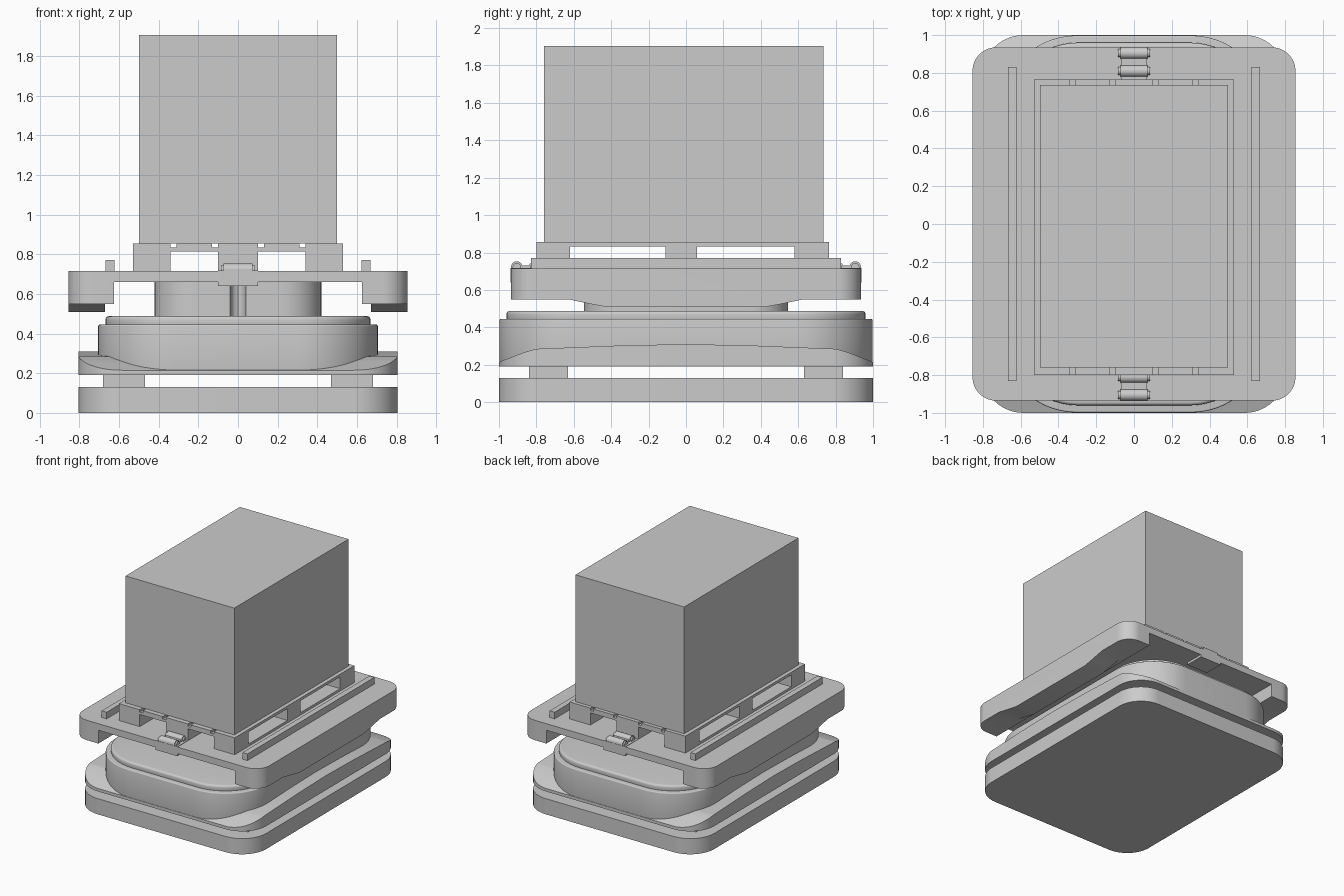
import bpy
import bmesh
from math import cos, sin, pi, radians
from mathutils import Matrix

if "Cube" in bpy.data.objects:
    bpy.data.objects.remove(bpy.data.objects["Cube"], do_unlink=True)

grey = bpy.data.materials.new("plain_grey")
grey.use_nodes = True
colour = (0.6, 0.6, 0.6, 1)
grey.diffuse_color = colour
grey.node_tree.nodes["Principled BSDF"].inputs["Base Color"].default_value = colour


def finish(name, bm):
    bmesh.ops.recalc_face_normals(bm, faces=bm.faces)
    mesh = bpy.data.meshes.new(name)
    bm.to_mesh(mesh)
    bm.free()
    mesh.materials.append(grey)
    obj = bpy.data.objects.new(name, mesh)
    bpy.context.collection.objects.link(obj)
    return obj


def box(name, x, y, z):
    """Box from its low and high limits on each axis."""
    bm = bmesh.new()
    bmesh.ops.create_cube(bm, size=1)
    for v in bm.verts:
        for i, (low, high) in enumerate((x, y, z)):
            v.co[i] = low if v.co[i] < 0 else high
    return finish(name, bm)


def prism(name, points, vector):
    """Extrude a closed outline along a vector."""
    bm = bmesh.new()
    face = bm.faces.new([bm.verts.new(p) for p in points])
    out = bmesh.ops.extrude_face_region(bm, geom=[face])
    verts = [g for g in out["geom"] if isinstance(g, bmesh.types.BMVert)]
    bmesh.ops.translate(bm, verts=verts, vec=vector)
    return finish(name, bm)


def slab(name, hx, hy, r, z0, z1, steps=14):
    """Upright slab with rounded plan corners."""
    pts = []
    for q, (sx, sy) in enumerate(((1, 1), (-1, 1), (-1, -1), (1, -1))):
        for i in range(steps + 1):
            a = (q + i / steps) * pi / 2
            pts.append((sx * (hx - r) + r * cos(a), sy * (hy - r) + r * sin(a), z0))
    return prism(name, pts, (0, 0, z1 - z0))


def rod(name, x0, x1, y, z, r, sides=20):
    bm = bmesh.new()
    bmesh.ops.create_cone(bm, cap_ends=True, segments=sides, radius1=r, radius2=r, depth=x1 - x0)
    bmesh.ops.rotate(bm, verts=bm.verts, matrix=Matrix.Rotation(pi / 2, 3, "Y"))
    bmesh.ops.translate(bm, verts=bm.verts, vec=((x0 + x1) / 2, y, z))
    return finish(name, bm)


def apply(obj):
    graph = bpy.context.evaluated_depsgraph_get()
    obj.data = bpy.data.meshes.new_from_object(obj.evaluated_get(graph))
    obj.modifiers.clear()


def cut(obj, *cutters):
    for cutter in cutters:
        mod = obj.modifiers.new("cut", "BOOLEAN")
        mod.operation = "DIFFERENCE"
        mod.solver = "EXACT"
        mod.object = cutter
        apply(obj)
        bpy.data.objects.remove(cutter, do_unlink=True)


def round_top(obj, width):
    mod = obj.modifiers.new("round", "BEVEL")
    mod.width = width
    mod.segments = 4
    mod.limit_method = "ANGLE"
    mod.angle_limit = radians(40)
    apply(obj)


SIDES = (-1, 1)

# Base plate and its four spacer pads
slab("base_plate", 0.805, 1.0, 0.22, 0, 0.13)
for sx in SIDES:
    for sy in SIDES:
        box("spacer_pad", sorted((sx * 0.47, sx * 0.68)), sorted((sy * 0.63, sy * 0.84)), (0.125, 0.195))

# Skirt whose top falls away towards both ends
skirt = slab("body_skirt", 0.805, 1.0, 0.22, 0.19, 0.4)
slope = [(0, 0.31), (0.35, 0.303), (0.8, 0.285), (0.87, 0.265), (0.94, 0.238), (1.0, 0.215), (1.1, 0.18)]
outline = [(-y, z) for y, z in reversed(slope)] + slope[1:] + [(1.1, 0.6), (-1.1, 0.6)]
cut(skirt, prism("skirt_cutter", [(-1, y, z) for y, z in outline], (2, 0, 0)))

# Main body with a softened lid
round_top(slab("main_body", 0.705, 0.998, 0.4, 0.2, 0.445), 0.008)
round_top(slab("body_lid", 0.668, 0.96, 0.37, 0.43, 0.488), 0.018)

# Lifting column with a groove at each end
column = slab("lift_column", 0.42, 0.545, 0.2, 0.47, 0.67)
for sy in SIDES:
    cut(column, prism("groove_cutter", [(0.04 * cos(i * pi / 8), sy * 0.55 + 0.06 * sin(i * pi / 8), 0.4)
                                        for i in range(16)], (0, 0, 0.4)))

# Carrier platform: channel underneath, side skirts deeper in the middle
platform = slab("carrier_platform", 0.855, 0.935, 0.125, 0.508, 0.715)
cut(platform, box("channel_cutter", (-0.625, 0.625), (-1.2, 1.2), (0.3, 0.66)))
for s in SIDES:
    cut(platform, box("rib_cutter", sorted((s * 0.6, s * 0.67)), (-1.2, 1.2), (0.3, 0.55)))
    ramp = [(0.42, 0.508), (0.52, 0.527), (0.63, 0.55), (1.2, 0.55), (1.2, 0.3), (0.42, 0.3)]
    cut(platform, prism("ramp_cutter", [(-1, s * y, z) for y, z in ramp], (2, 0, 0)))

# Guide rails
for s in SIDES:
    box("guide_rail", sorted((s * 0.622, s * 0.668)), (-0.83, 0.83), (0.71, 0.77))

# Roller clamps at both ends
for s in SIDES:
    box("clamp_mount", (-0.1, 0.1), sorted((s * 0.77, s * 0.937)), (0.64, 0.718))
    box("clamp_strap", (-0.07, 0.07), sorted((s * 0.765, s * 0.9)), (0.715, 0.73))
    for y in (0.81, 0.905):
        rod("clamp_roller", -0.072, 0.072, s * y, 0.722, 0.031)
        rod("clamp_axle", -0.085, 0.085, s * y, 0.722, 0.022)

# Pallet: runners, blocks, cross boards and deck boards
ROWS = ((-0.80, -0.62), (-0.11, 0.06), (0.58, 0.765))
COLUMNS = ((-0.53, -0.34), (-0.10, 0.10), (0.34, 0.53))
LENGTH = (-0.80, 0.765)
for x in COLUMNS:
    box("pallet_runner", x, LENGTH, (0.713, 0.735))
    for y in ROWS:
        box("pallet_block", x, y, (0.73, 0.82))
for y in ROWS:
    box("pallet_cross_board", (-0.53, 0.53), y, (0.815, 0.835))
for x in COLUMNS + ((-0.31, -0.13), (0.13, 0.31)):
    box("pallet_deck_board", x, LENGTH, (0.833, 0.855))

# Load
box("cargo_box", (-0.498, 0.498), (-0.76, 0.735), (0.853, 1.905))

# Smooth the curved walls while keeping hard edges
bpy.ops.object.select_all(action="DESELECT")
for obj in bpy.context.collection.objects:
    if obj.type == "MESH":
        obj.select_set(True)
        bpy.context.view_layer.objects.active = obj
bpy.ops.object.shade_smooth_by_angle(angle=radians(30))
